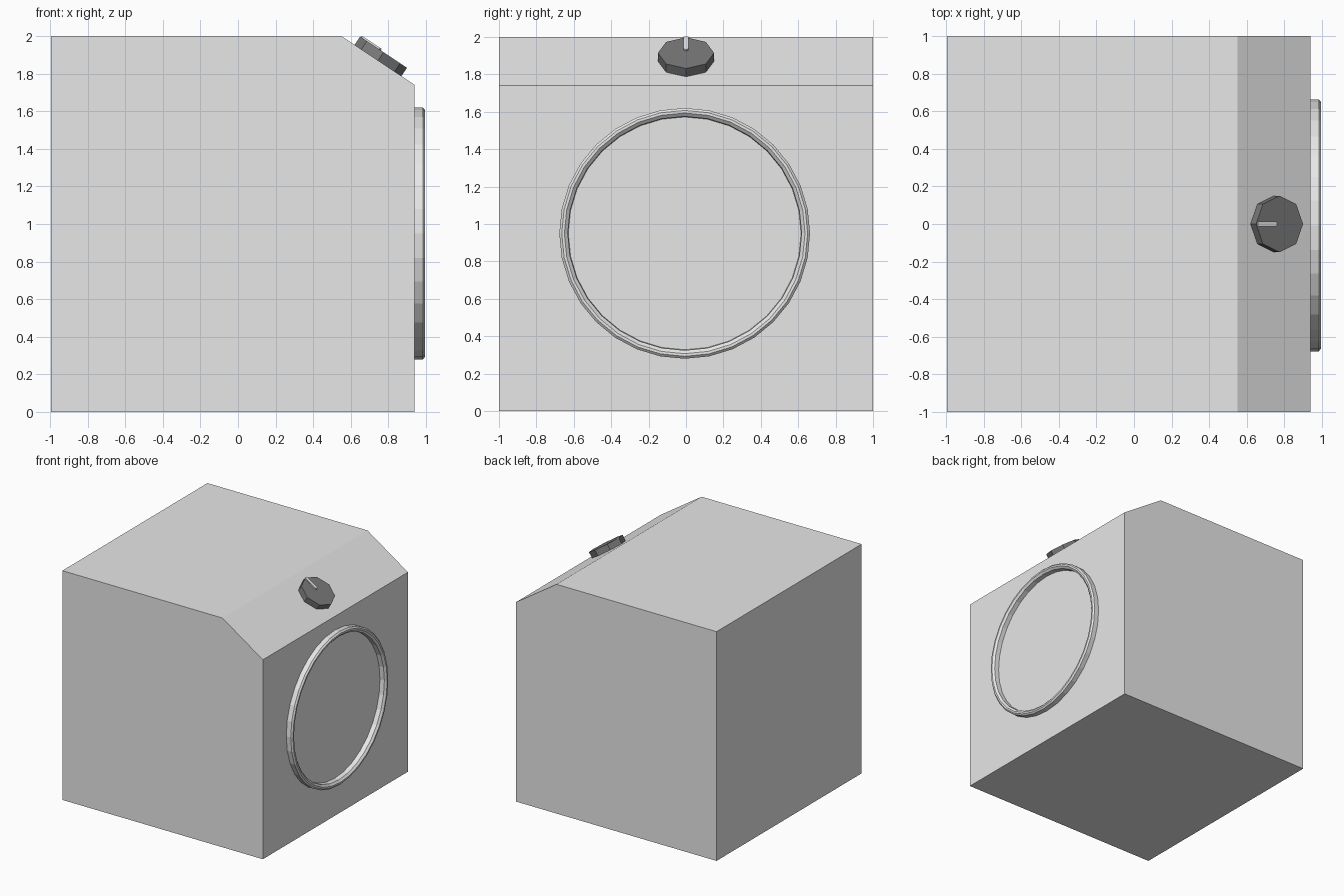
import bpy, bmesh, math
from mathutils import Matrix, Vector

if "Cube" in bpy.data.objects:
    bpy.data.objects.remove(bpy.data.objects["Cube"])


def material(name, v):
    m = bpy.data.materials.new(name)
    m.diffuse_color = (v, v, v, 1)
    m.use_nodes = True
    m.node_tree.nodes["Principled BSDF"].inputs["Base Color"].default_value = m.diffuse_color
    return m


light_grey = material("light_grey", 0.8)
dark_grey = material("dark_grey", 0.19)


def make_object(name, bm, mat, matrix=None):
    bmesh.ops.recalc_face_normals(bm, faces=bm.faces)
    mesh = bpy.data.meshes.new(name)
    bm.to_mesh(mesh)
    bm.free()
    mesh.materials.append(mat)
    ob = bpy.data.objects.new(name, mesh)
    bpy.context.collection.objects.link(ob)
    if matrix:
        ob.matrix_world = matrix
    return ob


def prism(name, points, offset, mat, matrix=None):
    """Extrude a closed outline along an offset vector."""
    bm = bmesh.new()
    face = bm.faces.new([bm.verts.new(p) for p in points])
    out = bmesh.ops.extrude_face_region(bm, geom=[face], use_keep_orig=True)
    verts = [g for g in out["geom"] if isinstance(g, bmesh.types.BMVert)]
    bmesh.ops.translate(bm, verts=verts, vec=offset)
    return make_object(name, bm, mat, matrix)


# Cabinet with sloping control panel
front_x = 0.94
side = [(-0.995, 0), (front_x, 0), (front_x, 1.74), (0.55, 2), (-0.995, 2)]
prism("cabinet", [(x, -1, z) for x, z in side], (0, 2, 0), light_grey)

# Door ring: (radius, x) section swept round the door centre
section = [(0.67, front_x), (0.67, 0.983), (0.657, 0.995),
           (0.643, 0.995), (0.625, 0.98), (0.622, front_x)]
n = 32
bm = bmesh.new()
loops = []
for i in range(n):
    a = 2 * math.pi * i / n
    loops.append([bm.verts.new((x, -0.007 + r * math.cos(a), 0.95 + r * math.sin(a)))
                  for r, x in section])
for i in range(n):
    p, q = loops[i], loops[(i + 1) % n]
    for j in range(len(section) - 1):
        bm.faces.new((p[j], p[j + 1], q[j + 1], q[j]))
make_object("door_ring", bm, light_grey)

# Control panel frame: local x runs down the slope, local z points out
down = Vector((0.39, 0, -0.26)).normalized()
across = Vector((0, 1, 0))
out = down.cross(across)
panel = Matrix((down, across, out)).transposed().to_4x4()
panel.translation = (0.745, 0, 1.87)

# Octagonal dial
octagon = [(0.15 * math.cos(k * math.pi / 4), 0.15 * math.sin(k * math.pi / 4), 0)
           for k in range(8)]
prism("dial", octagon, (0, 0, 0.053), dark_grey, panel)

# Pointer on the dial
pointer = [(-0.145, -0.013), (-0.028, -0.013), (-0.018, 0), (-0.028, 0.013), (-0.145, 0.013)]
prism("dial_pointer", [(x, y, 0.05) for x, y in pointer], (0, 0, 0.012), light_grey, panel)
